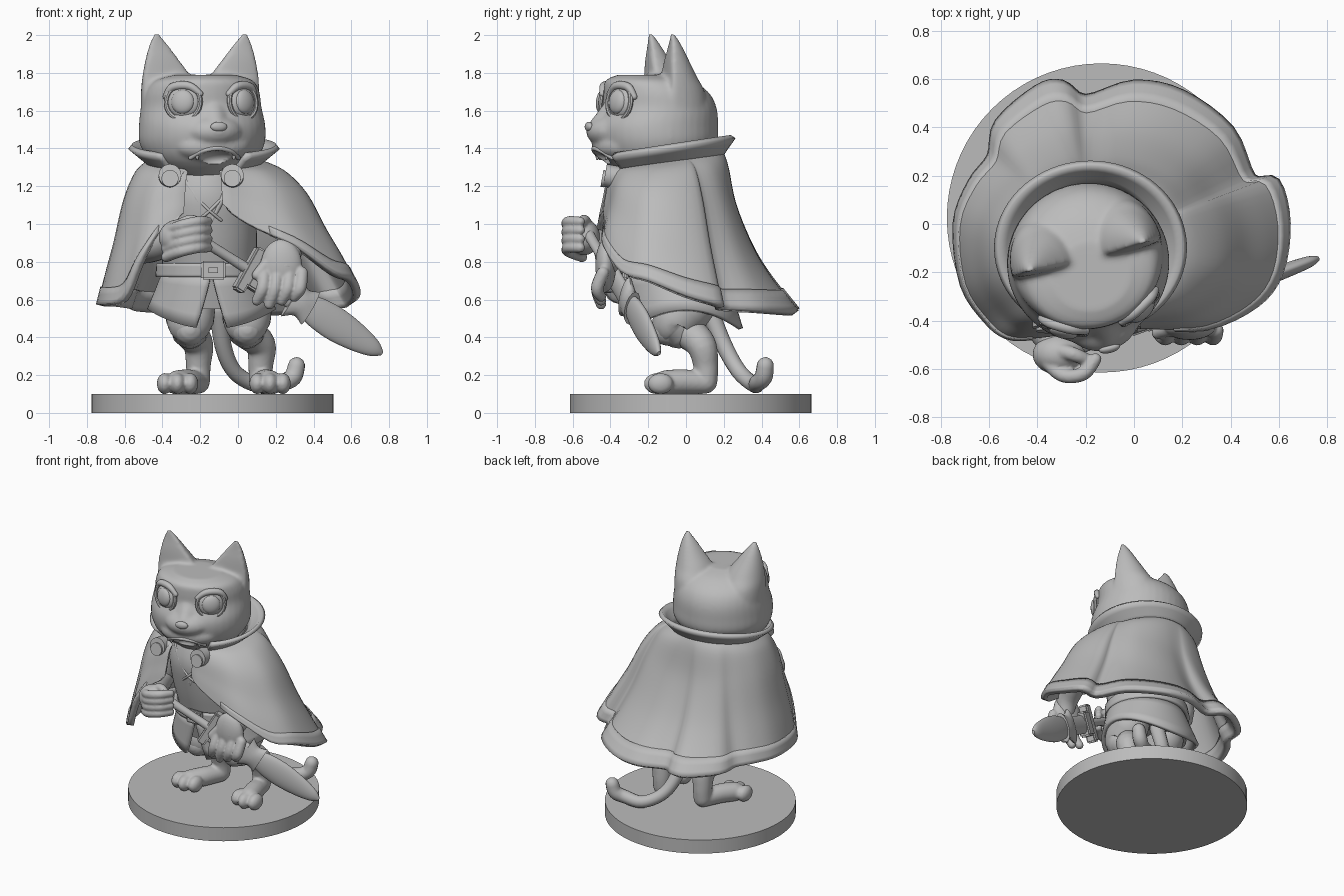
import bpy, bmesh, math
from math import sin, cos, pi, radians
from mathutils import Vector, Matrix

if "Cube" in bpy.data.objects:
    bpy.data.objects.remove(bpy.data.objects["Cube"])

grey = bpy.data.materials.new("plain grey")
grey.use_nodes = True
grey.diffuse_color = (.5, .5, .5, 1)
grey.node_tree.nodes["Principled BSDF"].inputs["Base Color"].default_value = (.5, .5, .5, 1)


def finish(name, bm, matrix=None, thickness=0):
    """Turn a bmesh into a smooth shaded object."""
    bmesh.ops.recalc_face_normals(bm, faces=bm.faces)
    mesh = bpy.data.meshes.new(name)
    bm.to_mesh(mesh)
    bm.free()
    mesh.shade_smooth()
    mesh.set_sharp_from_angle(angle=radians(40))
    mesh.materials.append(grey)
    obj = bpy.data.objects.new(name, mesh)
    bpy.context.collection.objects.link(obj)
    if matrix:
        obj.matrix_world = matrix
    if thickness:
        shell = obj.modifiers.new("thickness", "SOLIDIFY")
        shell.thickness, shell.offset = thickness, 0
    return obj


def spline(points, steps):
    """Smooth curve through tuples of any length."""
    result = []
    for i in range(len(points) - 1):
        a, b, c, d = (points[min(max(i + k, 0), len(points) - 1)] for k in (-1, 0, 1, 2))
        for s in range(steps):
            t = s / steps
            result.append(tuple(q + t / 2 * (r - p + t * (2 * p - 5 * q + 4 * r - w + t * (3 * (q - r) + w - p)))
                                for p, q, r, w in zip(a, b, c, d)))
    return result + [points[-1]]


def grid(name, rows, closed=True, caps=False, matrix=None, thickness=0):
    """Skin rows of points with quads."""
    bm = bmesh.new()
    verts = [[bm.verts.new(p) for p in row] for row in rows]
    n = len(rows[0])
    for low, high in zip(verts, verts[1:]):
        for i in range(n if closed else n - 1):
            j = (i + 1) % n
            bm.faces.new((low[i], low[j], high[j], high[i]))
    if caps:
        bm.faces.new(verts[0])
        bm.faces.new(verts[-1])
    return finish(name, bm, matrix, thickness)


def loft(name, rings, matrix=None, steps=4, n=40, front=1, caps=True, thickness=0):
    """Stack ellipses given as x, y, z, half width, half depth."""
    rows = []
    for x, y, z, rx, ry in spline(rings, steps):
        angles = [2 * pi * i / n for i in range(n)]
        rows.append([(x + rx * cos(a), y + ry * sin(a) * (front if sin(a) < 0 else 1), z) for a in angles])
    return grid(name, rows, True, caps, matrix, thickness)


def sweep(name, points, matrix=None, n=14, steps=5):
    """Round-ended limb through x, y, z, radius."""
    path = [(Vector(p[:3]), p[3]) for p in spline(points, steps)]
    start, end = (path[0][0] - path[1][0]).normalized(), (path[-1][0] - path[-2][0]).normalized()
    bends = [radians(a) for a in (25, 50, 75, 88)]
    head = [(path[0][0] + start * path[0][1] * sin(a), path[0][1] * cos(a)) for a in reversed(bends)]
    tail = [(path[-1][0] + end * path[-1][1] * sin(a), path[-1][1] * cos(a)) for a in bends]
    path = head + path + tail
    rows, old, turn = [], Vector((0, 0, 1)), Matrix.Identity(3).to_quaternion()
    for i, (p, r) in enumerate(path):
        way = (path[min(i + 1, len(path) - 1)][0] - path[max(i - 1, 0)][0]).normalized()
        turn = old.rotation_difference(way) @ turn
        old = way
        rows.append([p + turn @ Vector((r * cos(2 * pi * k / n), r * sin(2 * pi * k / n), 0)) for k in range(n)])
    return grid(name, rows, True, True, matrix)


def place(loc, scale=(1, 1, 1), yaw=0, pitch=0):
    return (Matrix.Translation(loc) @ Matrix.Rotation(yaw, 4, "Z")
            @ Matrix.Rotation(pitch, 4, "X") @ Matrix.Diagonal((*scale, 1)))


def ball(name, loc, scale, matrix=Matrix(), yaw=0):
    bm = bmesh.new()
    bmesh.ops.create_uvsphere(bm, u_segments=28, v_segments=18, radius=1, matrix=place(loc, scale, yaw))
    return finish(name, bm, matrix)


def box(name, loc, size, matrix=Matrix()):
    bm = bmesh.new()
    bmesh.ops.create_cube(bm, size=1, matrix=place(loc, size))
    bmesh.ops.bevel(bm, geom=bm.edges[:], offset=.01, segments=2, affect="EDGES")
    return finish(name, bm, matrix)


def drum(name, loc, radius, depth, pitch=0, n=32):
    bm = bmesh.new()
    bmesh.ops.create_cone(bm, cap_ends=True, segments=n, radius1=radius, radius2=radius, depth=depth,
                          matrix=place(loc, pitch=pitch))
    return finish(name, bm)


def fuse(parts, voxel, rounds):
    """Melt overlapping parts into the first one as a single soft skin."""
    with bpy.context.temp_override(active_object=parts[0], object=parts[0],
                                   selected_objects=parts, selected_editable_objects=parts):
        bpy.ops.object.join()
    skin = parts[0].modifiers.new("skin", "REMESH")
    skin.mode, skin.voxel_size, skin.use_smooth_shade = "VOXEL", voxel, True
    soft = parts[0].modifiers.new("soften", "SMOOTH")
    soft.factor, soft.iterations = .5, rounds
    return parts[0]


# Round base
drum("base", (-.135, .025, .05), .64, .1, n=72)

# Head with snout and ears in one skin, turned slightly to its left
turned = place((-.19, -.16, 0), yaw=radians(14))
skull = [loft("head", [(0, -.03, 1.24, .13, .13), (0, -.02, 1.33, .27, .25), (0, 0, 1.42, .33, .32),
                       (0, 0, 1.52, .335, .33), (0, .02, 1.62, .32, .3), (0, 0, 1.7, .305, .275),
                       (0, -.04, 1.76, .26, .225), (0, -.06, 1.79, .16, .14)], turned),
         ball("snout", (0, -.21, 1.49), (.17, .165, .1), turned),
         ball("jowls", (0, -.21, 1.41), (.21, .13, .09), turned),
         sweep("nose_bridge", [(0, -.14, 1.66, .1), (0, -.2, 1.6, .09), (0, -.3, 1.52, .06)], turned)]
for side in (-1, 1):
    skull.append(loft("ear", [(side * .17, .02, 1.58, .15, .22), (side * .175, .02, 1.7, .145, .2),
                              (side * .185, .02, 1.78, .13, .155), (side * .21, .02, 1.87, .09, .105),
                              (side * .23, .025, 1.95, .048, .055), (side * .24, .025, 2.005, .015, .018)],
                      turned, front=.12))
face = fuse(skull, .012, 6)
cutter = ball("mouth_cutter", (0, -.35, 1.335), (.11, .1, .055), turned)
cut = face.modifiers.new("mouth", "BOOLEAN")
cut.object, cut.operation = cutter, "DIFFERENCE"
cutter.hide_render = True
cutter.hide_set(True)
sweep("mouth_lip", [(-.13, -.27, 1.35, .012), (-.08, -.315, 1.385, .012), (0, -.335, 1.4, .012),
                    (.08, -.315, 1.385, .012), (.13, -.27, 1.35, .012)], turned)
ball("nose", (0, -.365, 1.515), (.045, .02, .026), turned)
for side, label in ((-1, "right"), (1, "left")):
    sweep(label + "_fang", [(side * .1, -.29, 1.375, .018), (side * .1, -.295, 1.345, .006)], turned)
    socket = turned @ place((side * .16, -.235, 1.645), yaw=side * radians(27), pitch=radians(-6))
    ball(label + "_eyeball", (0, .005, 0), (.088, .04, .085), socket)
    ball(label + "_iris", (0, -.018, 0), (.062, .03, .064), socket)
    rim = [(.093 * cos(a), -.005, .093 * sin(a), .013) for a in [k * pi / 8 for k in range(17)]]
    sweep(label + "_eye_rim", rim, socket, steps=2, n=8)
    sweep(label + "_brow", [(side * .1, .01, .03, .016), (side * .06, -.005, .08, .022),
                            (-side * .03, -.01, .085, .022), (-side * .09, 0, .045, .016)], socket)

# Cape: columns run from the neck to a wavy hem
hem = spline([(-.34, -.4, 1.2), (-.3, -.44, 1.05), (-.42, -.46, .95), (-.52, -.46, .78), (-.6, -.4, .6),
              (-.7, -.25, .57), (-.73, 0, .57), (-.67, .17, .57), (-.59, .28, .56), (-.56, .42, .55),
              (-.4, .56, .54), (-.3, .58, .54), (-.2, .52, .53), (0, .58, .53), (.2, .54, .53),
              (.4, .39, .54), (.49, .19, .55), (.59, .17, .57), (.63, 0, .62), (.6, -.2, .7),
              (.5, -.33, .74), (.3, -.42, .88), (.05, -.42, 1), (-.07, -.42, 1.1), (-.03, -.38, 1.2)], 4)
side_fall = spline([(0, 0), (.07, .27), (.25, .52), (.55, .72), (.78, .88), (1, 1)], 5)
back_fall = spline([(0, 0), (.08, .06), (.32, .16), (.58, .38), (.77, .62), (1, 1)], 5)


def neck(angle, rx, ry, lift):
    y = -.1 + ry * sin(angle)
    return Vector((-.18 + rx * cos(angle), y, 1.32 + .15 * (y + .1) + lift))


cape = []
for a, b in zip(side_fall, back_fall):
    row = []
    for point in hem:
        angle = math.atan2(point[1] + .1, point[0] + .18)
        top, back = neck(angle, .29, .29, 0), (.5 + .5 * sin(angle)) ** 3
        fall, out = (p + (q - p) * back for p, q in zip(a, b))
        row.append(tuple(s + (e - s) * k for s, e, k in zip(top, point, (out, out, fall))))
    cape.append(row)
grid("cape", cape, closed=False, thickness=.03)
grid("cape_trim", [row[8:-10] for row in cape[-4:]], closed=False, thickness=.045)

# Standing collar and clasps
arc = [radians(-55 + 290 * i / 60) for i in range(61)]
grid("collar", [[neck(a, .28 + .11 * f, .28 + .07 * f, .09 * f) for a in arc] for f in (-.1, .3, .7, 1)],
     closed=False, thickness=.03)
for x, label in ((-.36, "right"), (-.03, "left")):
    drum(label + "_clasp", (x, -.385, 1.25), .06, .09, radians(80))
    drum(label + "_clasp_face", (x, -.435, 1.24), .045, .02, radians(80))

# Tunic, laces, belt and split skirt
loft("tunic", [(-.14, -.01, .55, .27, .22), (-.15, -.05, .76, .25, .24), (-.16, -.09, .95, .26, .25),
               (-.17, -.12, 1.15, .25, .25), (-.18, -.12, 1.32, .2, .2)])
for s in (-1, 1):
    sweep("lace", [(-.15 - s * .06, -.345, 1.02, .008), (-.15, -.37, 1.07, .008), (-.15 + s * .06, -.355, 1.13, .008)])
    sweep("tunic_neckline", [(-.15, -.34, 1, .012), (-.15 + s * .07, -.35, 1.14, .015), (-.17 + s * .13, -.3, 1.26, .015)])
loft("belt", [(-.15, -.04, .72, .275, .265), (-.15, -.05, .79, .27, .26)], caps=False, thickness=.025)
box("buckle", (-.13, -.32, .755), (.13, .03, .1))
box("buckle_centre", (-.13, -.337, .755), (.07, .02, .05))
skirt = []
for f in (0, .25, .5, .75, 1):
    row = []
    for i in range(61):
        a = -pi / 2 + (2 * pi - .5 * f) * (i / 60) + .25 * f
        bottom = .495 + .05 * cos(2 * a)
        row.append((-.14 + (.25 + .08 * f) * cos(a), -.05 + .05 * f + (.25 + .04 * f) * sin(a), .74 + (bottom - .74) * f))
    skirt.append(row)
grid("skirt", skirt, closed=False, thickness=.025)

# Legs with forward knees and upright shins, feet and toes
for label, x, knee, heel, toe in (("right", -.25, -.255, -.21, -.32), ("left", .05, .045, .12, .17)):
    sweep(label + "_shorts", [(x, .02, .56, .13), (knee, -.06, .48, .125), (knee, -.04, .44, .1)], n=24)
    limb = [sweep(label + "_leg", [(knee, -.1, .44, .085), (knee, 0, .43, .09), (heel, .08, .36, .08),
                                   (heel, .105, .25, .066), (heel, .105, .165, .062)], n=20),
            sweep("foot", [(heel, .1, .16, .06), ((heel + toe) / 2, -.02, .165, .066), (toe, -.11, .16, .066)], n=20)]
    for k in (-1, 0, 1):
        limb.append(ball("toe", (toe + k * .068, -.155 + abs(k) * .02, .155), (.042, .068, .056)))
    fuse(limb, .01, 3)

# Tail
sweep("tail", [(-.1, .12, .55, .05), (-.08, .2, .36, .045), (-.02, .28, .22, .042), (.1, .36, .15, .042),
               (.23, .38, .16, .045), (.29, .41, .19, .048), (.31, .42, .25, .045)])

# Arms and hands
sweep("right_arm", [(-.42, -.1, 1.12, .1), (-.52, -.14, .9, .09), (-.43, -.35, .88, .075), (-.33, -.5, .92, .06)], n=20)
sweep("left_arm", [(.12, -.1, 1.12, .1), (.3, -.16, .98, .09), (.27, -.36, .87, .075), (.25, -.42, .78, .06)], n=20)
right_hand = [ball("right_hand", (-.31, -.54, .93), (.11, .085, .095))]
left_hand = [ball("left_hand", (.23, -.425, .78), (.11, .055, .14))]
for k in range(4):
    z = .865 + k * .046
    right_hand.append(sweep("finger", [(-.38, -.55, z - .04, .028), (-.3, -.625, z - .01, .029),
                                       (-.21, -.62, z + .01, .029), (-.16, -.56, z + .01, .026)]))
    x = .11 + k * .066
    left_hand.append(sweep("finger", [(x + .03, -.44, .74, .034), (x + .02, -.47, .66, .034),
                                      (x - .01, -.45, .575 + abs(k - 1) * .02, .028)]))
right_hand.append(sweep("thumb", [(-.33, -.52, .98, .034), (-.25, -.54, 1.02, .03), (-.18, -.57, .99, .026)]))
left_hand.append(sweep("thumb", [(.16, -.43, .8, .033), (.1, -.45, .73, .028)]))
fuse(right_hand, .008, 2)
fuse(left_hand, .008, 2)

# Sheathed short sword, slung from the right hand past the left hip
hilt, tip = Vector((-.28, -.53, .97)), Vector((.77, -.14, .31))
along = (tip - hilt).normalized()
normal = along.cross(Vector((0, 0, 1))).normalized()
sword = Matrix.Translation(hilt) @ Matrix((normal.cross(along), normal, along)).transposed().to_4x4()
loft("sword_grip", [(0, 0, 0, .03, .03), (0, 0, .25, .027, .027), (0, 0, .45, .03, .03)], sword, n=16)
loft("sheath", [(0, 0, .43, .065, .03), (0, 0, .75, .065, .03), (0, 0, .88, .085, .034), (0, 0, 1, .09, .034),
                (0, 0, 1.14, .072, .03), (0, 0, 1.24, .045, .024), (0, 0, 1.29, .012, .01)], sword)
box("sword_guard", (0, 0, .42), (.26, .07, .06), sword)
box("sheath_throat", (0, 0, .48), (.17, .08, .08), sword)
loft("sheath_fitting", [(0, 0, .7, .12, .035), (0, 0, .76, .08, .045), (0, 0, .82, .1, .042)], sword, n=16)
